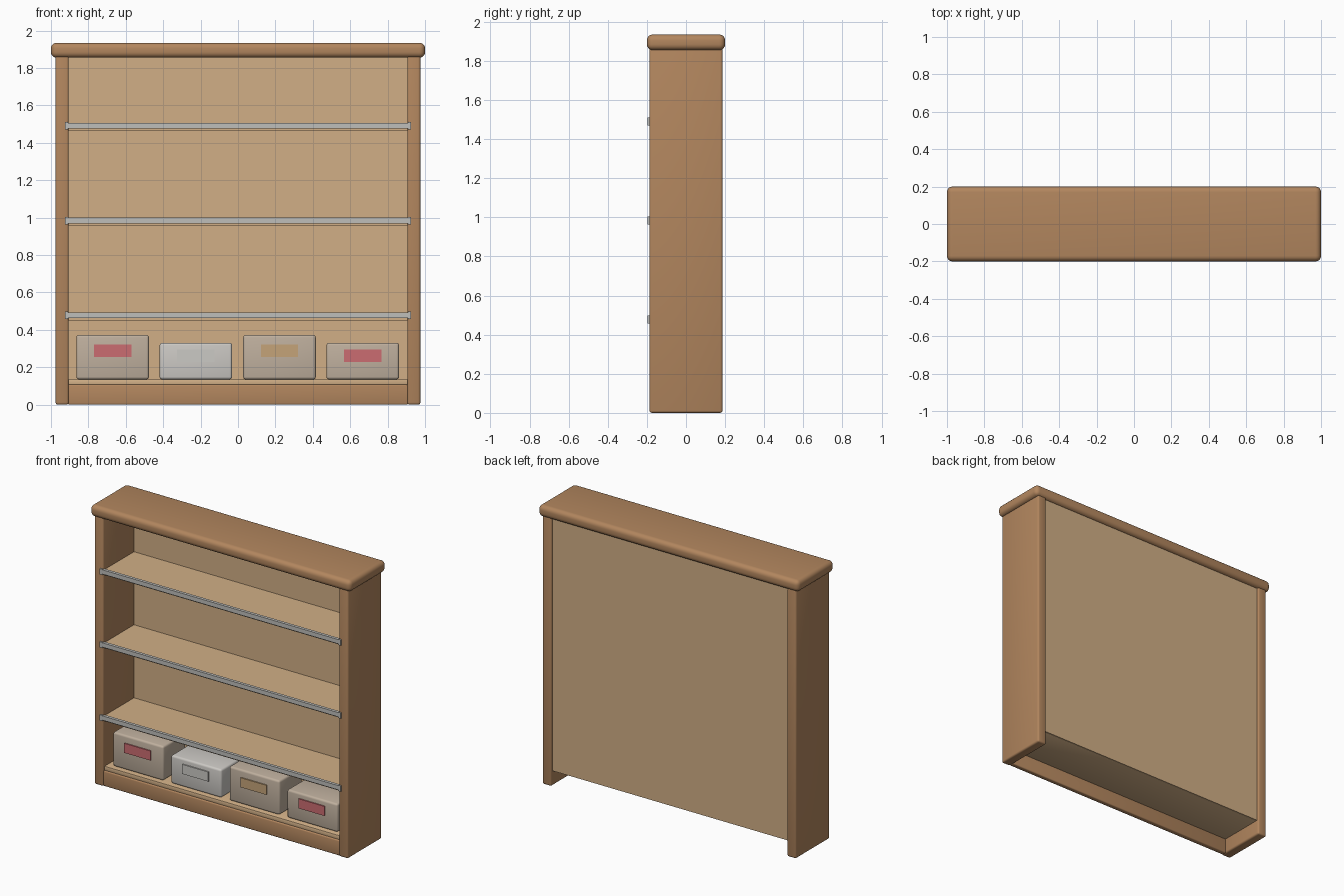
import bpy

cube = bpy.data.objects.get("Cube")
if cube:
    bpy.data.objects.remove(cube, do_unlink=True)


def material(name, r, g, b):
    m = bpy.data.materials.new(name)
    m.use_nodes = True
    m.diffuse_color = (r, g, b, 1)
    bsdf = m.node_tree.nodes["Principled BSDF"]
    bsdf.inputs["Base Color"].default_value = (r, g, b, 1)
    bsdf.inputs["Roughness"].default_value = 0.6
    return m


brown = material("brown wood", 0.445, 0.238, 0.112)
tan = material("pale wood", 0.64, 0.43, 0.24)
metal = material("grey metal", 0.52, 0.52, 0.50)
beige = material("beige carton", 0.52, 0.43, 0.34)
light_grey = material("light grey carton", 0.60, 0.58, 0.55)
red = material("red label", 0.60, 0.15, 0.165)
ochre = material("ochre label", 0.56, 0.37, 0.19)
white = material("pale label", 0.60, 0.59, 0.56)


def box(name, xs, ys, zs, mat, bevel=0.0, segments=3):
    """Box between three coordinate ranges, with optional rounded edges."""
    spans = (xs, ys, zs)
    bpy.ops.mesh.primitive_cube_add(size=1, location=[(a + b) / 2 for a, b in spans])
    ob = bpy.context.object
    ob.name = name
    ob.scale = [b - a for a, b in spans]
    bpy.ops.object.transform_apply(location=False, rotation=False, scale=True)
    ob.data.materials.append(mat)
    if bevel:
        mod = ob.modifiers.new("rounded edges", "BEVEL")
        mod.width = bevel
        mod.segments = segments
        bpy.ops.object.modifier_apply(modifier=mod.name)
        bpy.ops.object.shade_smooth_by_angle()
    return ob


# Carcass
box("top_board", (-1, 1), (-0.2, 0.2), (1.855, 1.935), brown, 0.03, 5)
for name, s in (("left_side", 1), ("right_side", -1)):
    xs = sorted((s * 0.905, s * 0.975))
    box(name, xs, (-0.187, 0.187), (0, 1.865), brown, 0.012)
box("kickboard", (-0.91, 0.91), (-0.18, -0.145), (0, 0.107), brown, 0.008)
box("back_panel", (-0.91, 0.91), (0.152, 0.174), (0.105, 1.86), tan)
box("bottom_shelf", (-0.91, 0.91), (-0.17, 0.16), (0.104, 0.135), tan, 0.004, 2)

# Shelves with metal front rails and end caps
for i in range(3):
    top = 0.493 + 0.507 * i
    box(f"shelf_{i + 1}", (-0.91, 0.91), (-0.175, 0.16), (top - 0.043, top - 0.006), tan)
    box(f"shelf_rail_{i + 1}", (-0.92, 0.92), (-0.193, -0.172), (top - 0.03, top), metal)
    for side, s in (("left", 1), ("right", -1)):
        xs = sorted((s * 0.908, s * 0.925))
        box(f"rail_cap_{side}_{i + 1}", xs, (-0.196, -0.172), (top - 0.036, top + 0.004), metal)

# Storage cartons with labels on the front
cartons = [
    (-0.67, 0.373, beige, red),
    (-0.225, 0.331, light_grey, white),
    (0.222, 0.373, beige, ochre),
    (0.667, 0.331, beige, red),
]
for i, (x, top, mat, label) in enumerate(cartons, 1):
    box(f"carton_{i}", (x - 0.194, x + 0.194), (-0.14, 0.11), (0.135, top), mat, 0.014)
    mid = 0.135 + (top - 0.135) * 0.645
    box(f"carton_label_{i}", (x - 0.1, x + 0.1), (-0.148, -0.139),
        (mid - 0.033, mid + 0.033), label)
